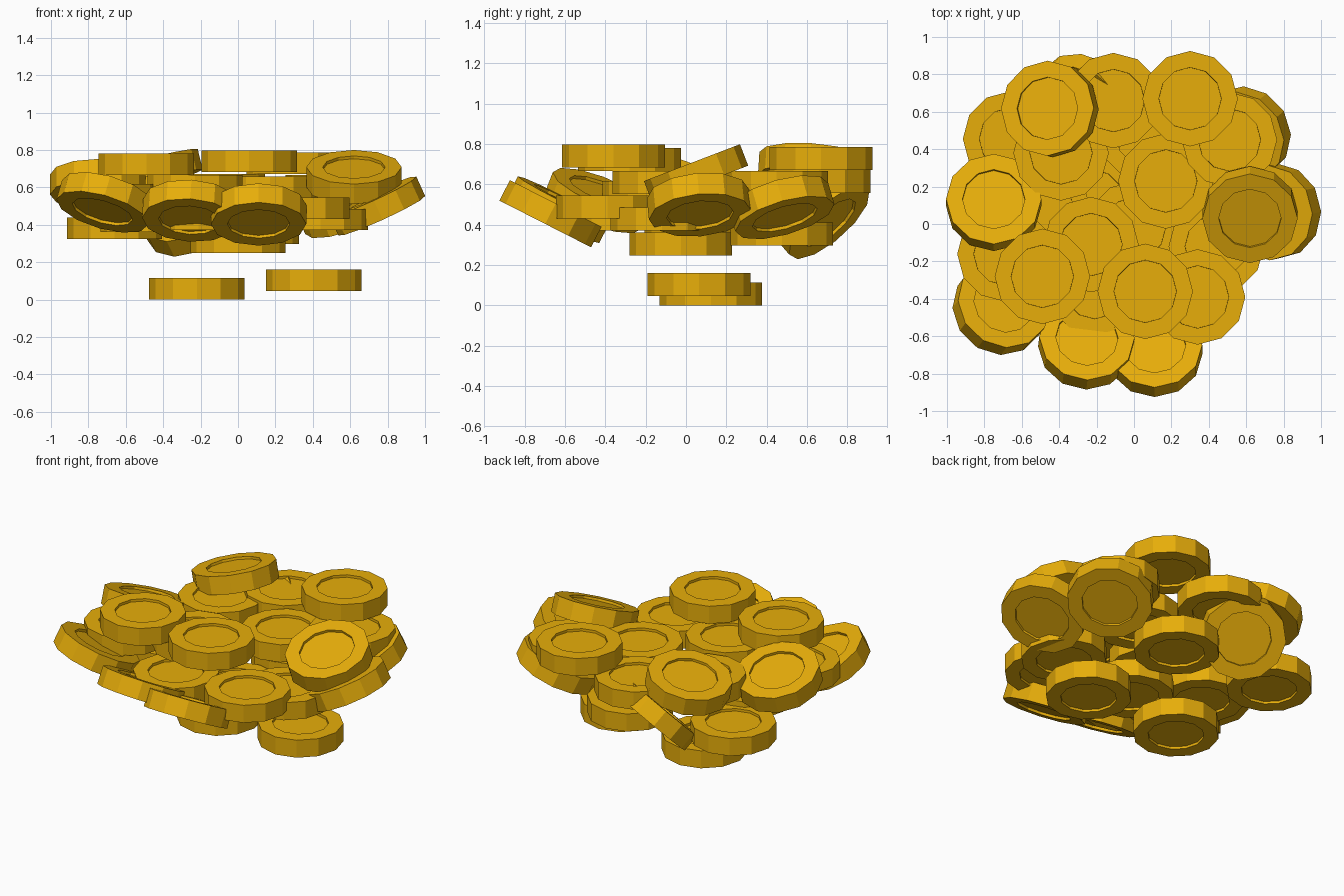
import bpy, bmesh, math
from mathutils import Matrix, Vector

if "Cube" in bpy.data.objects:
    bpy.data.objects.remove(bpy.data.objects["Cube"])

R, T, SIDES = 0.255, 0.114, 12

gold = bpy.data.materials.new("gold")
gold.diffuse_color = (0.80, 0.42, 0.003, 1)
gold.use_nodes = True
gold.node_tree.nodes["Principled BSDF"].inputs["Base Color"].default_value = gold.diffuse_color


def coin_mesh():
    """Twelve-sided disc with a shallow recessed middle on both faces."""
    bm = bmesh.new()
    bmesh.ops.create_cone(bm, cap_ends=True, segments=SIDES, radius1=R, radius2=R, depth=T)
    caps = [f for f in bm.faces if len(f.verts) == SIDES]
    bmesh.ops.inset_individual(bm, faces=caps, thickness=0.088)
    bmesh.ops.inset_individual(bm, faces=caps, thickness=0.0005, depth=-0.016)
    me = bpy.data.meshes.new("coin")
    bm.to_mesh(me)
    bm.free()
    me.materials.append(gold)
    return me


mesh = coin_mesh()


def coin(name, x, y, z, tilt=0, high=0):
    """tilt in degrees; high = compass angle of the raised edge."""
    ob = bpy.data.objects.new(name, mesh)
    bpy.context.collection.objects.link(ob)
    h = math.radians(high)
    axis = Vector((math.sin(h), -math.cos(h), 0))
    ob.matrix_world = Matrix.Translation((x, y, z)) @ Matrix.Rotation(math.radians(tilt), 4, axis)


# coins lying flat, lowest to highest
flat = [
    (-0.22, 0.123, 0.057), (0.405, 0.065, 0.104), (0.0, -0.026, 0.305),
    (0.07, 0.475, 0.354), (-0.66, 0.455, 0.382), (-0.48, 0.05, 0.418),
    (0.44, -0.12, 0.428), (-0.21, -0.34, 0.43), (0.34, -0.39, 0.488),
    (-0.69, -0.16, 0.56), (0.17, 0.23, 0.60), (-0.23, -0.11, 0.61),
    (-0.39, 0.38, 0.60), (0.51, 0.45, 0.61), (-0.11, 0.66, 0.615),
    (0.30, 0.67, 0.728), (-0.49, -0.28, 0.724), (0.06, -0.36, 0.74),
]
for i, p in enumerate(flat):
    coin(f"flat_coin_{i + 1}", *p)

# coins leaning around the edge of the pile
leaning = [
    (0.62, 0.05, 0.655, 21, 90), (-0.75, 0.115, 0.615, 19, -90),
    (-0.45, 0.615, 0.69, 14, -15), (0.58, 0.475, 0.487, 25, 39),
    (0.745, 0.065, 0.50, 25, 12), (-0.255, -0.632, 0.475, 27, -97),
    (0.11, -0.672, 0.455, 27, -90), (-0.71, -0.442, 0.52, 26, -127),
    (-0.27, 0.675, 0.45, 45, 60),
]
for i, p in enumerate(leaning):
    coin(f"leaning_coin_{i + 1}", *p)
